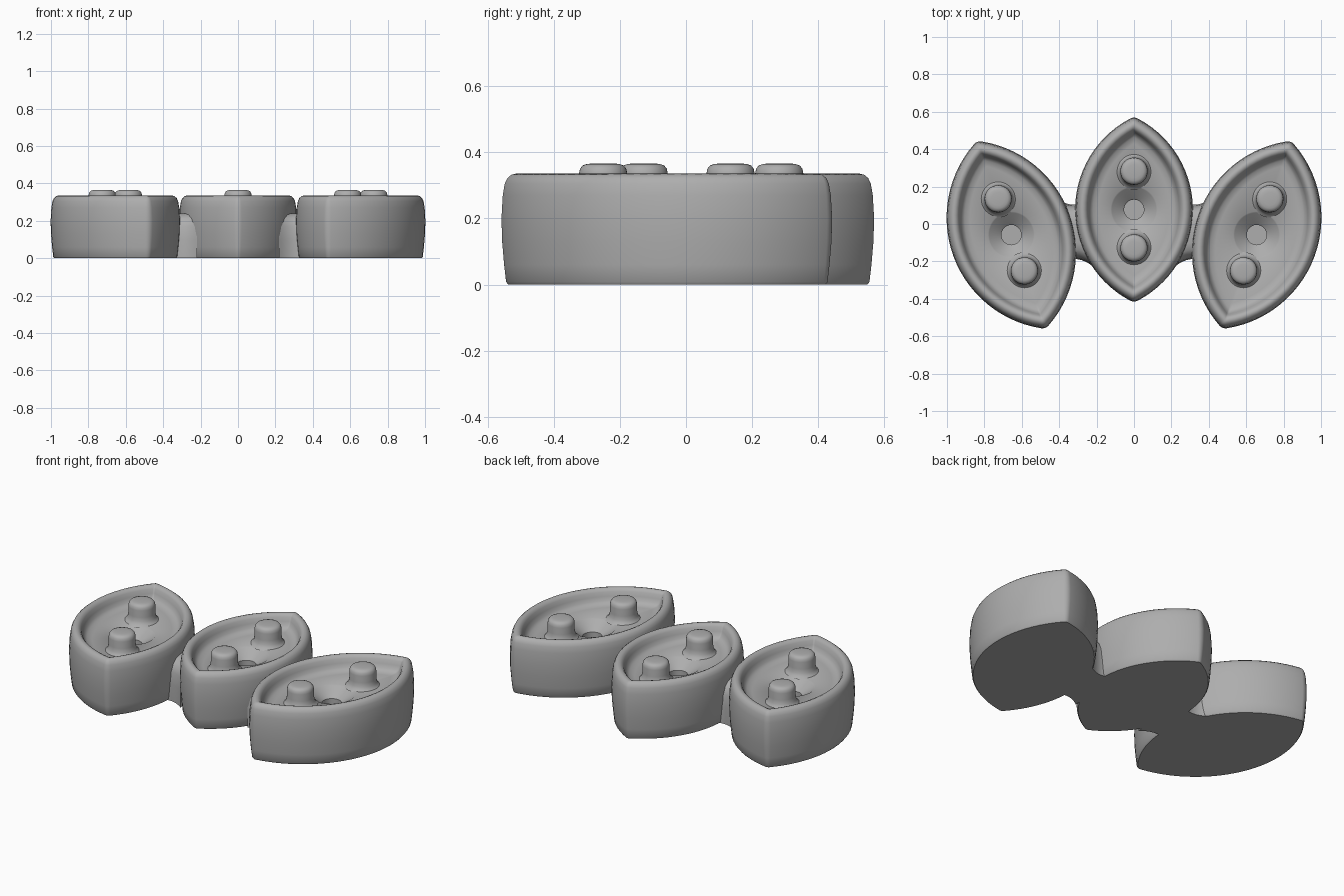
import bpy, bmesh
from math import sin, cos, acos, atan2, sqrt, pi, radians

cube = bpy.data.objects.get("Cube")
if cube:
    bpy.data.objects.remove(cube)

grey = bpy.data.materials.new("plain grey")
grey.use_nodes = True
grey.diffuse_color = (0.42, 0.42, 0.42, 1)
grey.node_tree.nodes["Principled BSDF"].inputs["Base Color"].default_value = (0.42, 0.42, 0.42, 1)


def loft(name, rings, location=(0, 0, 0), turn=0, crease=40):
    """Skin a list of equal-length rings and cap both ends."""
    bm = bmesh.new()
    loops = [[bm.verts.new(p) for p in ring] for ring in rings]
    n = len(loops[0])
    for a, b in zip(loops, loops[1:]):
        for i in range(n):
            j = (i + 1) % n
            bm.faces.new((a[i], a[j], b[j], b[i]))
    bm.faces.new(loops[0][::-1])
    bm.faces.new(loops[-1])
    bmesh.ops.recalc_face_normals(bm, faces=bm.faces)
    mesh = bpy.data.meshes.new(name)
    bm.to_mesh(mesh)
    bm.free()
    mesh.materials.append(grey)
    obj = bpy.data.objects.new(name, mesh)
    bpy.context.collection.objects.link(obj)
    obj.location = location
    obj.rotation_euler.z = turn
    bpy.ops.object.select_all(action="DESELECT")
    obj.select_set(True)
    bpy.context.view_layer.objects.active = obj
    bpy.ops.object.shade_smooth_by_angle(angle=radians(crease))
    return obj


def lens(length, width, inset, z, steps=28, tip_steps=6):
    """Pointed oval made of two arcs, with rounded tips."""
    radius = (length ** 2 + width ** 2) / (2 * width)
    c = radius - width
    r = max(0.045 - inset, 0.012)
    core = radius - inset - r
    a = acos(c / core)
    tip = sqrt(core ** 2 - c ** 2)
    pts = []
    for side in (1, -1):
        for i in range(steps):
            t = -a + 2 * a * i / steps
            pts.append((side * (-c + (core + r) * cos(t)), side * (core + r) * sin(t), z))
        for i in range(tip_steps):
            t = a + (pi - 2 * a) * i / tip_steps
            pts.append((side * r * cos(t), side * (tip + r * sin(t)), z))
    return pts


def circle_like(ring, radius, z):
    """Circle whose points follow the directions of another ring."""
    angles = [atan2(p[1], p[0]) for p in ring]
    return [(radius * cos(t), radius * sin(t), z) for t in angles]


def circle(radius, z, n=40):
    return [(radius * cos(2 * pi * i / n), radius * sin(2 * pi * i / n), z) for i in range(n)]


# Outer wall, rounded rim and dished floor as (inset, height)
WALL = [(0.02, 0), (0.014, 0.008), (0.008, 0.06), (0.002, 0.13), (0, 0.2),
        (0.004, 0.27), (0.01, 0.305), (0.018, 0.322), (0.03, 0.332), (0.042, 0.335),
        (0.055, 0.33), (0.065, 0.318), (0.073, 0.295), (0.082, 0.273),
        (0.097, 0.26), (0.125, 0.254)]
# Countersink and centre hole as (radius, height)
SINK = [(0.125, 0.25), (0.118, 0.244), (0.06, 0.205), (0.053, 0.198), (0.053, 0.14)]
# Round peg as (radius, height)
PEG = [(0.1, 0.246), (0.086, 0.256), (0.077, 0.272), (0.073, 0.295), (0.073, 0.335),
       (0.07, 0.35), (0.062, 0.36), (0.05, 0.364), (0.035, 0.366)]


def pod(name, x, y, length, width, turn):
    rings = [lens(length, width, d, z) for d, z in WALL]
    rings += [circle_like(rings[-1], r, z) for r, z in SINK]
    loft(name + "_body", rings, (x, y, 0), turn)
    for label, s in (("back", 1), ("front", -1)):
        offset = s * 0.205
        spot = (x - offset * sin(turn), y + offset * cos(turn), 0)
        loft(name + "_" + label + "_peg", [circle(r, z) for r, z in PEG], spot)


def bridge(name, side):
    """Flared web joining two pods."""
    rings = []
    for i in range(17):
        t = -0.1 + 0.2 * i / 16
        half = 0.145 + 4 * t * t
        mid, x = -0.042, side * (0.32 + t)
        right = [(half, 0.0), (half, 0.1), (half - 0.006, 0.17), (half - 0.022, 0.21),
                 (half - 0.05, 0.232), (half - 0.09, 0.24)]
        section = right + [(-h, z) for h, z in reversed(right)]
        rings.append([(x, mid + h, z) for h, z in section])
    loft(name, rings)


pod("centre_pod", 0, 0.077, 0.497, 0.315, 0)
for label, side in (("left", 1), ("right", -1)):
    pod(label + "_pod", side * 0.656, -0.058, 0.535, 0.33, -side * radians(20))
    bridge(label + "_bridge", side)
